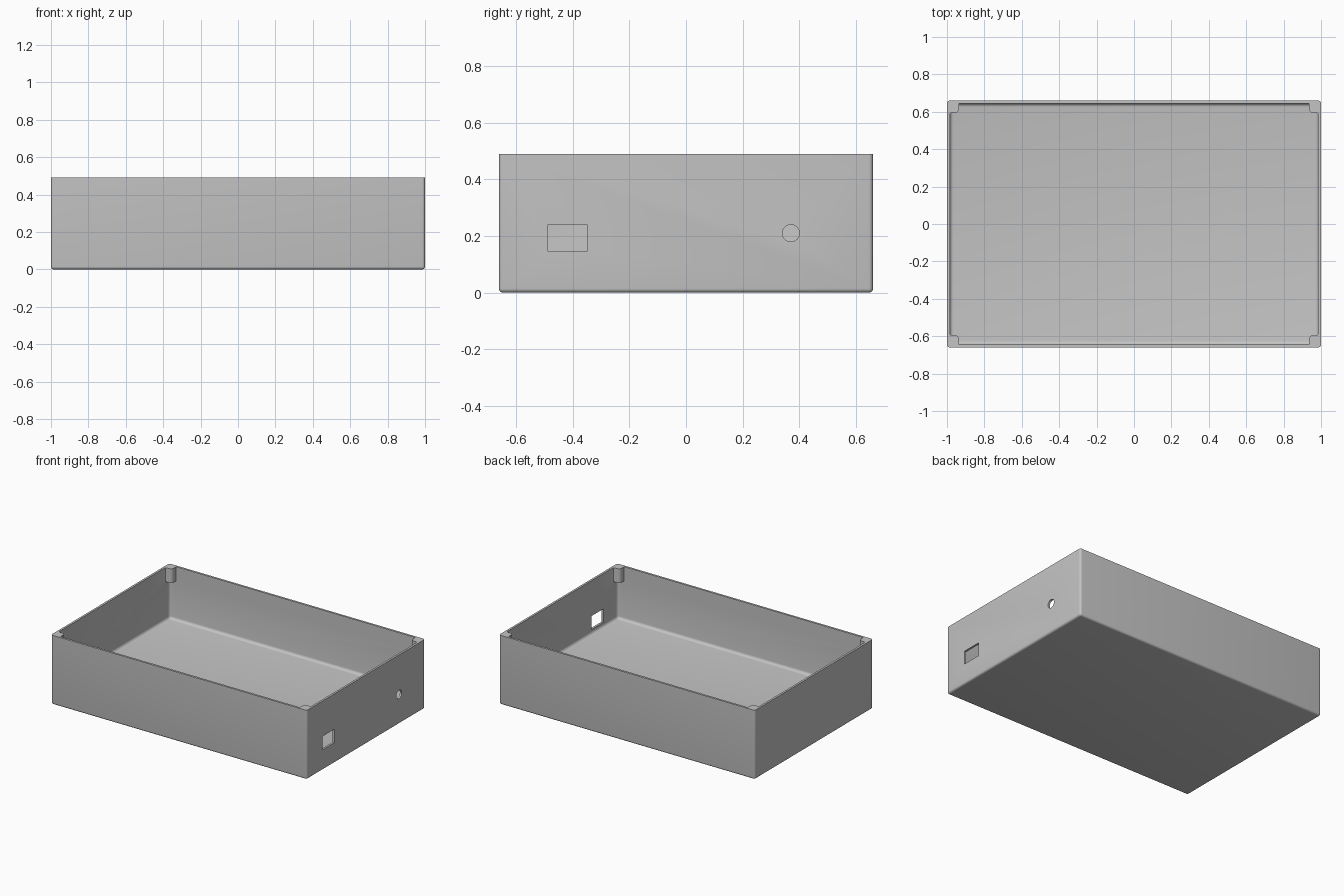
import bpy
import bmesh
from math import radians
from mathutils import Matrix, Vector

cube = bpy.data.objects.get("Cube")
if cube:
    bpy.data.objects.remove(cube, do_unlink=True)

L, W, H = 2.0, 1.32, 0.49      # outer size
WALL, FLOOR = 0.015, 0.112
POST_BOTTOM = 0.39

grey = bpy.data.materials.new("plain grey")
grey.use_nodes = True
colour = (0.55, 0.55, 0.55, 1)
grey.diffuse_color = colour
grey.node_tree.nodes["Principled BSDF"].inputs["Base Color"].default_value = colour


def finish(bm, name):
    bmesh.ops.recalc_face_normals(bm, faces=bm.faces)
    mesh = bpy.data.meshes.new(name)
    bm.to_mesh(mesh)
    bm.free()
    mesh.materials.append(grey)
    obj = bpy.data.objects.new(name, mesh)
    bpy.context.collection.objects.link(obj)
    return obj


def box(name, low, high, radius=0):
    """Box between two corners, rounded on every edge below its top."""
    low, high = Vector(low), Vector(high)
    bm = bmesh.new()
    bmesh.ops.create_cube(bm, size=1, matrix=Matrix.Translation((low + high) / 2)
                          @ Matrix.Diagonal((*(high - low), 1)))
    if radius:
        edges = [e for e in bm.edges
                 if min(v.co.z for v in e.verts) < high.z - 0.001]
        bmesh.ops.bevel(bm, geom=edges, offset=radius, segments=5,
                        profile=0.5, affect='EDGES')
    return finish(bm, name)


def post(name, sx, sy):
    """Rounded corner post with small flares where it meets the walls."""
    x, y = L / 2, W / 2
    outline = [(x + .05, y + .05), (x - .065, y + .05), (x - .065, y - .045),
               (x - .062, y - .055), (x - .055, y - .062), (x - .045, y - .065),
               (x - .025, y - .065), (x - .018, y - .068), (x - .014, y - .075),
               (x + .05, y - .075)]
    bm = bmesh.new()
    face = bm.faces.new([bm.verts.new((sx * a, sy * b, POST_BOTTOM))
                         for a, b in outline])
    top = bmesh.ops.extrude_face_region(bm, geom=[face])["geom"]
    bmesh.ops.translate(bm, vec=(0, 0, 0.3),
                        verts=[v for v in top if isinstance(v, bmesh.types.BMVert)])
    return finish(bm, name)


def subtract(target, cutter):
    cutter.hide_render = True
    mod = target.modifiers.new("cut", 'BOOLEAN')
    mod.operation = 'DIFFERENCE'
    mod.solver = 'EXACT'
    mod.object = cutter
    bpy.context.view_layer.objects.active = target
    bpy.ops.object.modifier_apply(modifier=mod.name)
    bpy.data.objects.remove(cutter, do_unlink=True)


# Solid body with rounded lower and upright edges
tray = box("open_tray", (-L / 2, -W / 2, 0), (L / 2, W / 2, H), 0.015)

# Cavity, leaving material for the four corner posts
cavity = box("cavity_cutter", (WALL - L / 2, WALL - W / 2, FLOOR),
             (L / 2 - WALL, W / 2 - WALL, H + 0.1), 0.02)
for sx in (-1, 1):
    for sy in (-1, 1):
        subtract(cavity, post("corner_post", sx, sy))
subtract(tray, cavity)

# Rectangular port and round hole in the left end wall
subtract(tray, box("port_cutter", (0.9, -0.487, 0.145), (1.1, -0.35, 0.24)))
bm = bmesh.new()
bmesh.ops.create_cone(bm, cap_ends=True, segments=32, radius1=0.03, radius2=0.03,
                      depth=0.2, matrix=Matrix.Translation((1, 0.37, 0.21))
                      @ Matrix.Rotation(radians(90), 4, 'Y'))
subtract(tray, finish(bm, "hole_cutter"))

# Smooth fillets, crisp edges
bpy.ops.object.select_all(action='DESELECT')
tray.select_set(True)
bpy.context.view_layer.objects.active = tray
bpy.ops.object.shade_smooth_by_angle(angle=radians(30))
